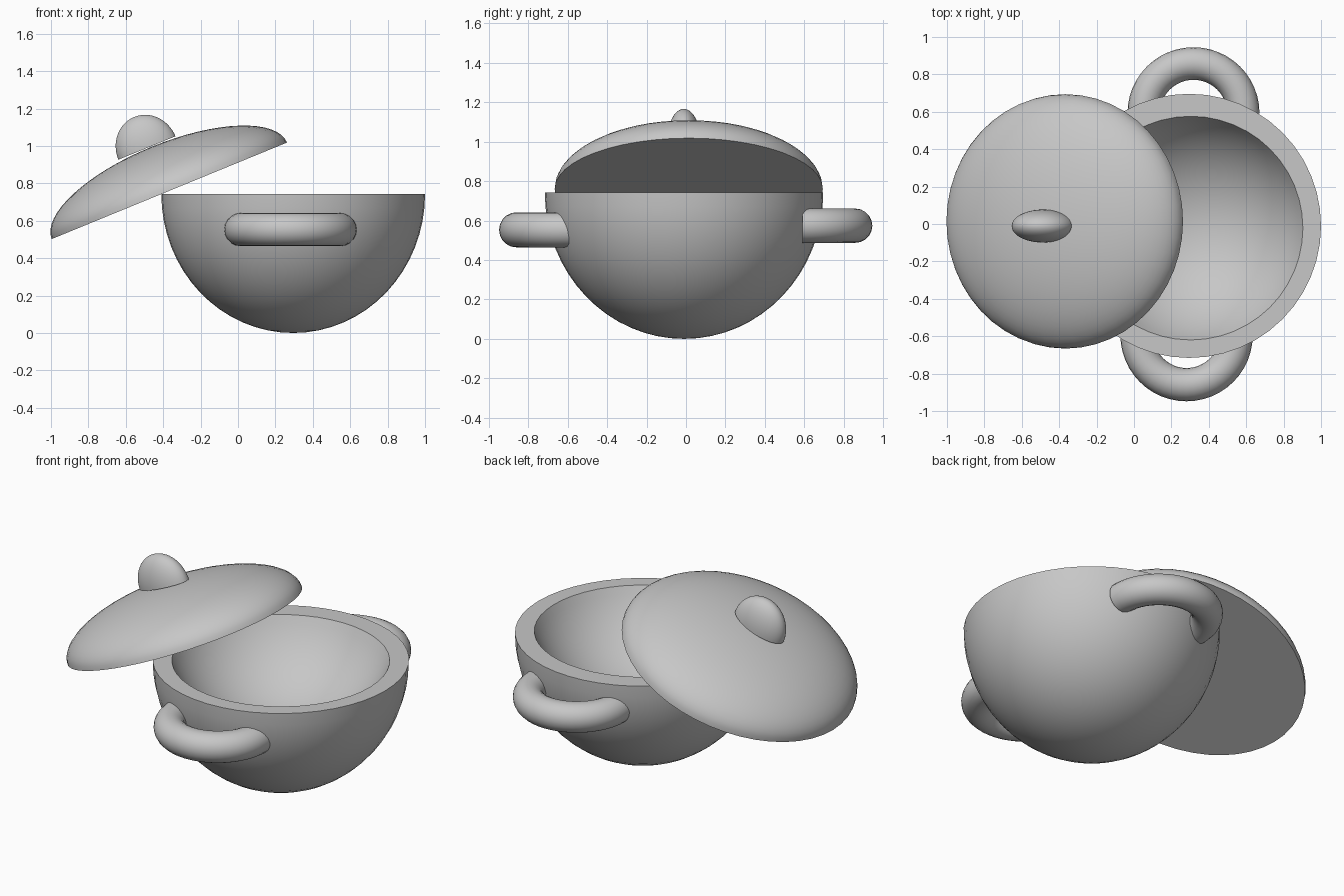
import bpy, bmesh, math
from mathutils import Matrix, Vector

if "Cube" in bpy.data.objects:
    bpy.data.objects.remove(bpy.data.objects["Cube"])

SEG = 48
clay = bpy.data.materials.new("plain grey")
clay.diffuse_color = (0.57, 0.57, 0.57, 1)
clay.use_nodes = True
clay.node_tree.nodes["Principled BSDF"].inputs["Base Color"].default_value = clay.diffuse_color


def finish(bm, name, matrix=Matrix()):
    """Smooth the surface, keep hard rims sharp, and make the object."""
    bmesh.ops.recalc_face_normals(bm, faces=bm.faces)
    for f in bm.faces:
        f.smooth = True
    for e in bm.edges:
        e.smooth = e.calc_face_angle(0) < math.radians(35)
    bm.transform(matrix)
    me = bpy.data.meshes.new(name)
    bm.to_mesh(me)
    bm.free()
    me.materials.append(clay)
    ob = bpy.data.objects.new(name, me)
    bpy.context.collection.objects.link(ob)
    return ob


def bridge(bm, a, b):
    n = len(a)
    for i in range(n):
        bm.faces.new((a[i], a[(i + 1) % n], b[(i + 1) % n], b[i]))


def cap(bm, centre, rx, ry, height, steps=16, start=0):
    """Ellipsoid cap with its rim at centre, starting at a latitude in degrees.
    Bulges to +z (-z for a negative height); returns its rim."""
    c = Vector(centre)
    t0 = math.radians(start)
    rings = []
    for j in range(steps):
        t = t0 + (math.pi / 2 - t0) * j / steps
        k = math.cos(t) / math.cos(t0)
        z = height * (math.sin(t) - math.sin(t0)) / (1 - math.sin(t0))
        rings.append([bm.verts.new(c + Vector((
            rx * k * math.cos(2 * math.pi * i / SEG),
            ry * k * math.sin(2 * math.pi * i / SEG), z))) for i in range(SEG)])
    for a, b in zip(rings, rings[1:]):
        bridge(bm, a, b)
    tip = bm.verts.new(c + Vector((0, 0, height)))
    for i in range(SEG):
        bm.faces.new((rings[-1][i], rings[-1][(i + 1) % SEG], tip))
    return rings[0]


# Bowl: outer half ellipsoid and a shallower inner cap joined by a flat rim
bm = bmesh.new()
outer = cap(bm, (0.295, -0.010, 0.742), 0.705, 0.706, -0.742)
inner = cap(bm, (0.303, -0.022, 0.742), 0.60, 0.598, -0.39, start=25)
bridge(bm, outer, inner)
finish(bm, "bowl")


# Handles: capped half rings on the front and back
def handle(name, centre, major, minor, side, steps=24, sides=20):
    bm = bmesh.new()
    rings = []
    for j in range(steps + 1):
        t = math.pi * j / steps
        ring = []
        for i in range(sides):
            p = 2 * math.pi * i / sides
            r = major + minor * math.cos(p)
            ring.append(bm.verts.new((r * math.cos(t), side * r * math.sin(t),
                                      minor * math.sin(p))))
        rings.append(ring)
    for a, b in zip(rings, rings[1:]):
        bridge(bm, a, b)
    bm.faces.new(rings[0])
    bm.faces.new(rings[-1])
    finish(bm, name, Matrix.Translation(centre))


handle("front_handle", (0.281, -0.594, 0.553), 0.265, 0.089, -1)
handle("back_handle", (0.318, 0.592, 0.574), 0.266, 0.087, 1)


# Lid and knob: tilted solid domes resting on the bowl's left rim
def dome(name, centre, rx, ry, height):
    bm = bmesh.new()
    bm.faces.new(cap(bm, (0, 0, 0), rx, ry, height))
    tilt = Matrix.Rotation(math.radians(-22.3), 4, 'Y')
    finish(bm, name, Matrix.Translation(centre) @ tilt)


dome("lid", (-0.367, 0.014, 0.760), 0.68, 0.68, 0.254)
dome("lid_knob", (-0.487, -0.011, 0.989), 0.165, 0.088, 0.179)
